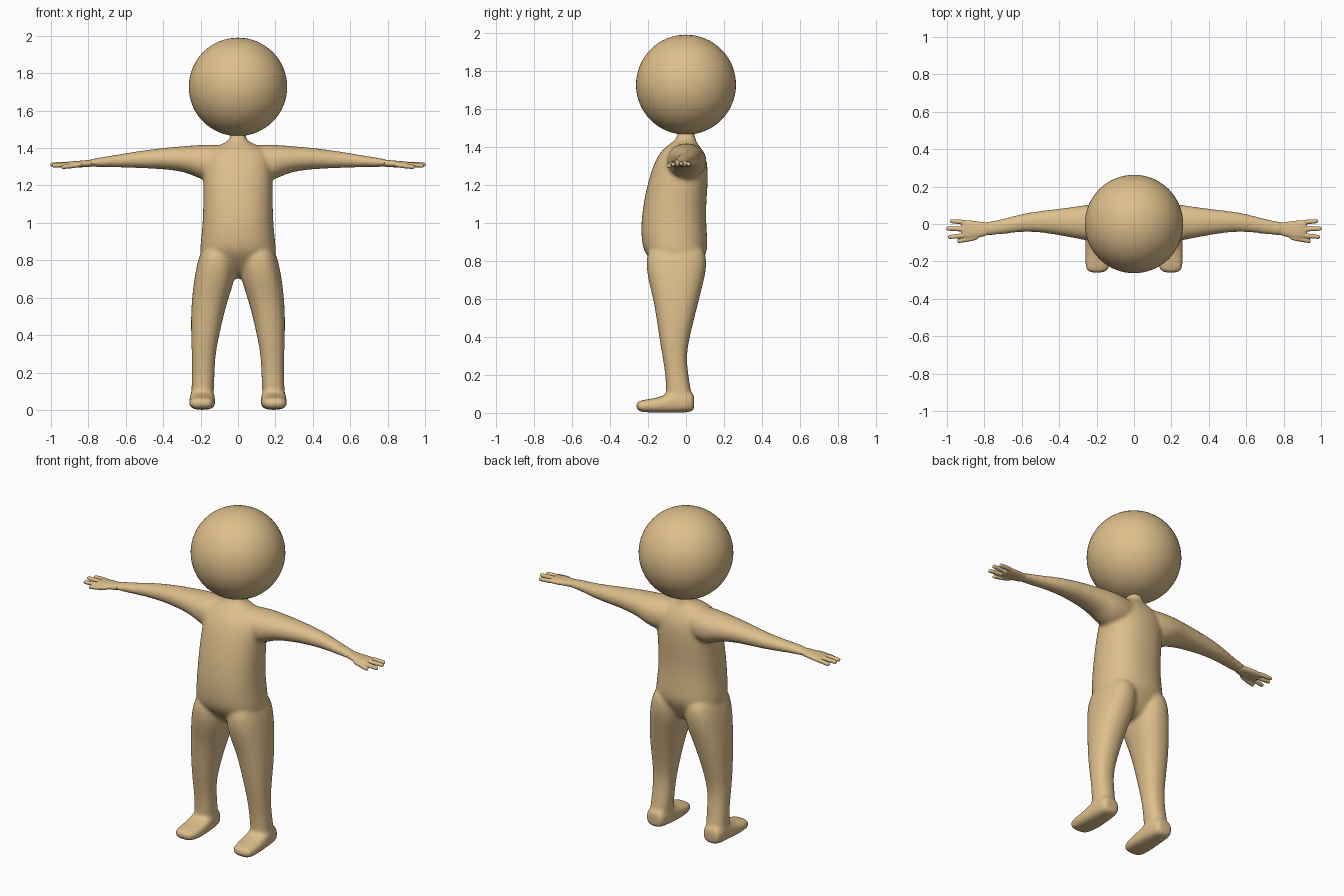
import bpy, bmesh, math

cube = bpy.data.objects.get("Cube")
if cube:
    bpy.data.objects.remove(cube, do_unlink=True)

tan = bpy.data.materials.new("warm tan")
tan.use_nodes = True
TAN = (0.73, 0.52, 0.26, 1)
tan.diffuse_color = TAN
tan.node_tree.nodes["Principled BSDF"].inputs["Base Color"].default_value = TAN


def loft(bm, axis, sections, side=1, power=2.3, count=24):
    """Closed tube; each section is (position, a_min, a_max, b_min, b_max)."""
    rings = []
    for pos, a0, a1, b0, b1 in sections:
        ring = []
        for i in range(count):
            t = math.tau * i / count
            c, s = math.cos(t), math.sin(t)
            c = math.copysign(abs(c) ** (2 / power), c)
            s = math.copysign(abs(s) ** (2 / power), s)
            a = (a0 + a1) / 2 + c * (a1 - a0) / 2
            b = (b0 + b1) / 2 + s * (b1 - b0) / 2
            x, y, z = {"x": (pos, a, b), "y": (a, pos, b), "z": (a, b, pos)}[axis]
            ring.append(bm.verts.new((x * side, y, z)))
        rings.append(ring)
    for r, q in zip(rings, rings[1:]):
        for i in range(count):
            j = (i + 1) % count
            bm.faces.new((r[i], r[j], q[j], q[i]))
    bm.faces.new(rings[0])
    bm.faces.new(rings[-1])


def blend(name, bm, voxel, smoothing):
    """Fuse overlapping tubes into one soft skin."""
    bmesh.ops.recalc_face_normals(bm, faces=bm.faces)
    mesh = bpy.data.meshes.new(name)
    bm.to_mesh(mesh)
    bm.free()
    mesh.materials.append(tan)
    obj = bpy.data.objects.new(name, mesh)
    bpy.context.collection.objects.link(obj)
    obj.modifiers.new("round", "SUBSURF").levels = 2
    obj.modifiers["round"].render_levels = 2
    fuse = obj.modifiers.new("fuse", "REMESH")
    fuse.mode = "VOXEL"
    fuse.voxel_size = voxel
    fuse.use_smooth_shade = True
    soft = obj.modifiers.new("soften", "SMOOTH")
    soft.factor = 0.5
    soft.iterations = smoothing


# Torso and neck: height, half width, front, back
torso = [(0.70, .10, -.08, .03), (0.77, .18, -.16, .07), (0.84, .207, -.22, .112),
         (0.9, .2, -.235, .115), (1.0, .19, -.238, .107), (1.1, .187, -.225, .107),
         (1.2, .187, -.205, .116), (1.3, .185, -.175, .117), (1.36, .175, -.145, .10),
         (1.40, .14, -.11, .075), (1.425, .075, -.07, .055), (1.445, .045, -.05, .05),
         (1.47, .04, -.045, .045), (1.5, .04, -.04, .04)]
# Leg: height, inner, outer, front, back
leg = [(0.90, .04, .18, -.19, .09), (0.8, .012, .216, -.215, .115), (0.7, .015, .235, -.2, .097),
       (0.6, .05, .247, -.173, .07), (0.5, .078, .252, -.156, .045), (0.4, .1, .251, -.142, .02),
       (0.3, .12, .248, -.125, .002), (0.2, .125, .246, -.108, .012),
       (0.1, .128, .25, -.105, .03), (0.04, .135, .25, -.1, .035)]
# Foot: depth, inner, outer, bottom, top
foot = [(.044, .155, .23, .02, .09), (.035, .135, .25, .004, .11), (-.03, .125, .257, 0, .12),
        (-.09, .122, .26, 0, .105), (-.14, .12, .262, 0, .082), (-.2, .125, .262, .002, .072),
        (-.245, .135, .258, .006, .065), (-.262, .155, .24, .018, .055)]
# Arm: distance out, front, back, bottom, top
arm = [(0.02, -.08, .08, 1.27, 1.41), (0.12, -.105, .105, 1.22, 1.42), (0.2, -.1, .11, 1.232, 1.418),
       (0.25, -.09, .104, 1.258, 1.414), (0.3, -.08, .096, 1.274, 1.41), (0.4, -.06, .082, 1.288, 1.402),
       (0.55, -.038, .066, 1.293, 1.382), (0.65, -.048, .042, 1.297, 1.364),
       (0.74, -.06, .018, 1.299, 1.35), (0.82, -.066, .012, 1.3, 1.336)]

body = bmesh.new()
loft(body, "z", [(z, -w, w, f, b) for z, w, f, b in torso])
for side in (1, -1):
    loft(body, "z", leg, side)
    loft(body, "y", foot, side, power=2.8)
    loft(body, "x", arm, side, power=2.1)
blend("body", body, 0.01, 10)

# Hands: flat palm, three fingers and a thumb
palm = [(0.77, -.058, .008, 1.3, 1.342), (0.8, -.064, .008, 1.299, 1.336),
        (0.85, -.08, .017, 1.296, 1.332), (0.9, -.08, .022, 1.294, 1.328),
        (0.925, -.072, .018, 1.297, 1.325)]
# Digit: start out, start depth, tip out, tip depth, radius, tip height
digits = [(0.89, .008, 0.985, .016, .012, 1.308), (0.89, -.028, 1.004, -.024, .0125, 1.312),
          (0.89, -.06, 0.995, -.07, .012, 1.306), (0.83, -.07, 0.945, -.092, .013, 1.298)]
for side, name in ((1, "left_hand"), (-1, "right_hand")):
    hand = bmesh.new()
    loft(hand, "x", palm, side)
    for x0, y0, x1, y1, r, z1 in digits:
        tube = []
        for t, k in ((0, 1), (.3, 1.1), (.6, 1.05), (.9, .95), (.97, .8), (1, .5)):
            y, z = y0 + (y1 - y0) * t, 1.313 + (z1 - 1.313) * t
            tube.append((x0 + (x1 - x0) * t, y - r * k, y + r * k, z - r * k, z + r * k))
        loft(hand, "x", tube, side, power=2, count=16)
    blend(name, hand, 0.004, 3)

# Head
bpy.ops.mesh.primitive_uv_sphere_add(segments=64, ring_count=32, radius=0.263, location=(0, 0, 1.727))
head = bpy.context.object
head.name = "head"
head.data.materials.append(tan)
bpy.ops.object.shade_smooth()
